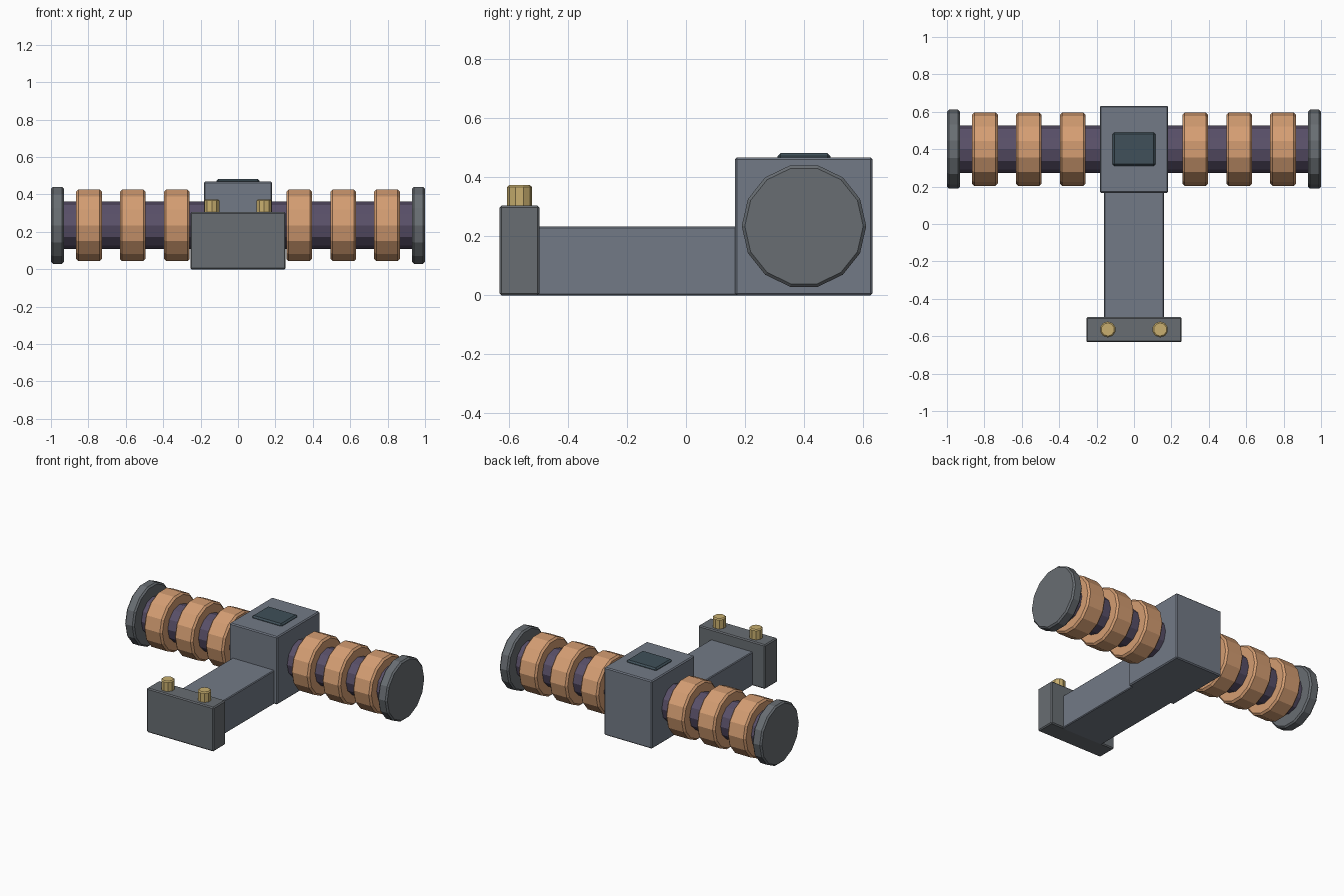
import bpy, math

if "Cube" in bpy.data.objects:
    bpy.data.objects.remove(bpy.data.objects["Cube"])

def mat(name, r, g, b):
    m = bpy.data.materials.new(name)
    m.diffuse_color = (r, g, b, 1)
    m.use_nodes = True
    m.node_tree.nodes["Principled BSDF"].inputs["Base Color"].default_value = m.diffuse_color
    return m

STEEL = mat("blue_grey", 0.17, 0.195, 0.24)
DARK = mat("dark_grey", 0.14, 0.155, 0.17)
PANEL = mat("panel_teal", 0.05, 0.08, 0.10)
COPPER = mat("copper", 0.66, 0.34, 0.17)
CORE = mat("core_purple", 0.10, 0.08, 0.14)
BRASS = mat("brass", 0.58, 0.43, 0.16)

def finish(name, m, bevel):
    o = bpy.context.object
    o.name = name
    o.data.materials.append(m)
    if bevel:
        b = o.modifiers.new("bevel", 'BEVEL')
        b.width = bevel
        b.segments = 1
        b.limit_method = 'ANGLE'
        b.angle_limit = math.radians(60)
    return o

def box(name, x, y0, y1, z0, z1, m, bevel=0.007):
    bpy.ops.mesh.primitive_cube_add(size=1, location=(0, (y0 + y1) / 2, (z0 + z1) / 2))
    o = bpy.context.object
    o.scale = (2 * x, y1 - y0, z1 - z0)
    bpy.ops.object.transform_apply(location=False, rotation=False, scale=True)
    return finish(name, m, bevel)

def cyl(name, n, r, length, loc, m, bevel=0, along_x=True):
    rot = (0, math.pi / 2, 0) if along_x else (0, 0, 0)
    bpy.ops.mesh.primitive_cylinder_add(vertices=n, radius=r, depth=length,
                                        location=loc, rotation=rot)
    return finish(name, m, bevel)

AY, AZ = 0.40, 0.235  # axis of the crossbar

# central housing, inset panel, arm and end block
box("housing", 0.183, 0.166, 0.632, 0, 0.468, STEEL)
box("top_panel", 0.115, 0.31, 0.49, 0.455, 0.482, PANEL, 0.01)
box("arm", 0.16, -0.51, 0.18, 0, 0.233, STEEL, 0.005)
box("end_block", 0.255, -0.632, -0.497, 0, 0.305, DARK)

# crossbar core
cyl("core_rod", 12, 0.126, 1.9, (0, AY, AZ), CORE)

for s, side in ((-1, "left"), (1, "right")):
    # copper coils
    for i, x in enumerate((0.327, 0.563, 0.797)):
        cyl(f"{side}_coil_{i + 1}", 14, 0.196, 0.138, (s * x, AY, AZ), COPPER, 0.012)
    # end cap
    cyl(f"{side}_end_cap", 14, 0.211, 0.07, (s * 0.965, AY, AZ), DARK, 0.01)
    # terminal post on the end block
    cyl(f"{side}_terminal", 10, 0.0425, 0.08, (s * 0.14, -0.564, 0.334), BRASS, 0.007, False)
